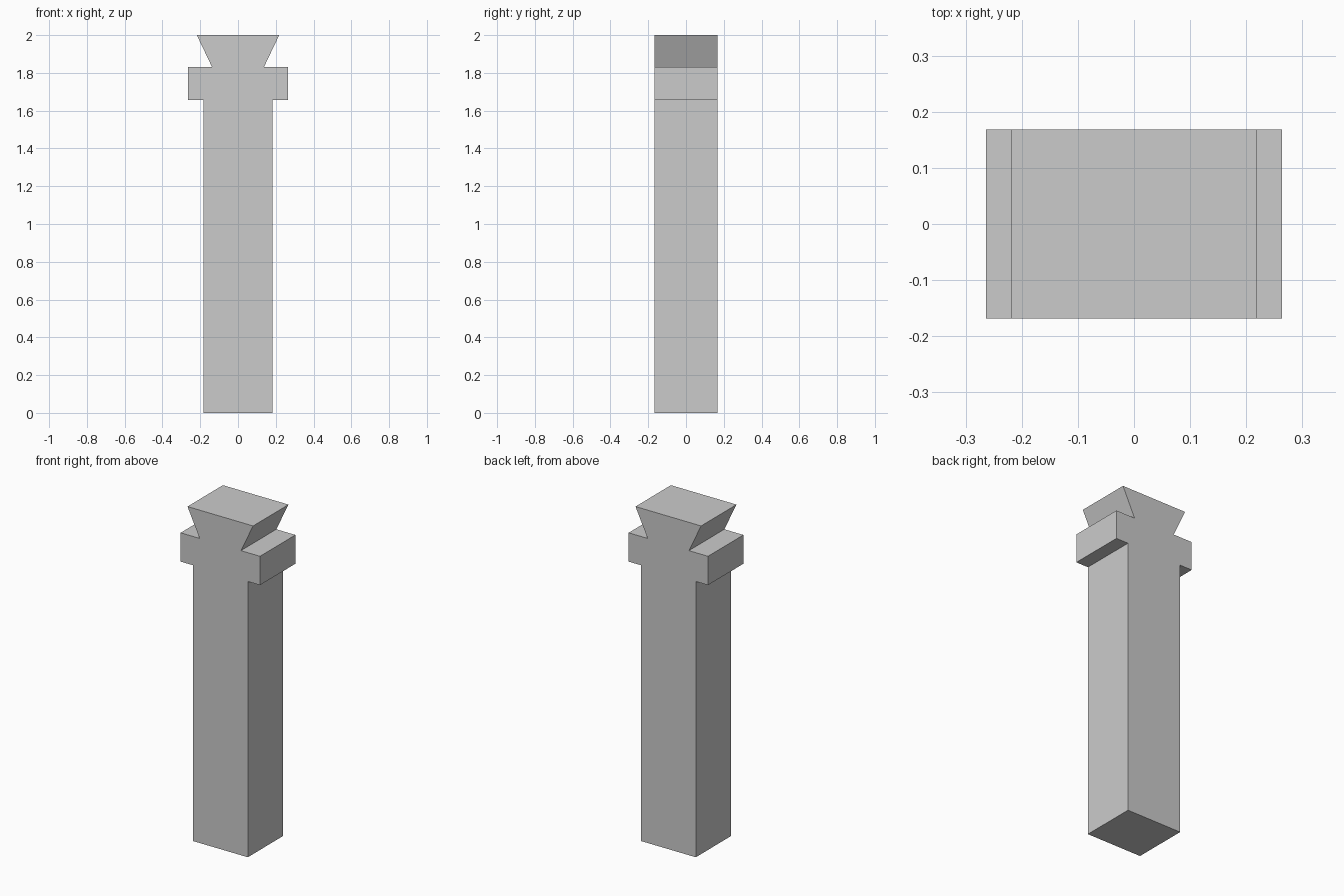
import bpy
import bmesh
from mathutils import Vector

cube = bpy.data.objects.get("Cube")
if cube:
    bpy.data.objects.remove(cube, do_unlink=True)

DEPTH = 0.336

# Single plain grey
grey = bpy.data.materials.new("light_grey")
grey.use_nodes = True
color = (0.6, 0.6, 0.6, 1.0)
grey.diffuse_color = color
grey.node_tree.nodes["Principled BSDF"].inputs["Base Color"].default_value = color

# Half outline (x, z): shaft, collar, narrow neck, flared dovetail head
half = [(0.183, 0), (0.183, 1.657), (0.264, 1.657), (0.264, 1.83),
        (0.137, 1.83), (0.218, 2)]
outline = half + [(-x, z) for x, z in reversed(half)]

# Extrude the mirrored outline from front to back
bm = bmesh.new()
front = bm.faces.new([bm.verts.new((x, -DEPTH / 2, z)) for x, z in outline])
result = bmesh.ops.extrude_face_region(bm, geom=[front], use_keep_orig=True)
moved = [v for v in result["geom"] if isinstance(v, bmesh.types.BMVert)]
bmesh.ops.translate(bm, verts=moved, vec=Vector((0, DEPTH, 0)))
bmesh.ops.recalc_face_normals(bm, faces=bm.faces)

mesh = bpy.data.meshes.new("dovetail_post")
bm.to_mesh(mesh)
bm.free()
mesh.materials.append(grey)
post = bpy.data.objects.new("dovetail_post", mesh)
bpy.context.collection.objects.link(post)
